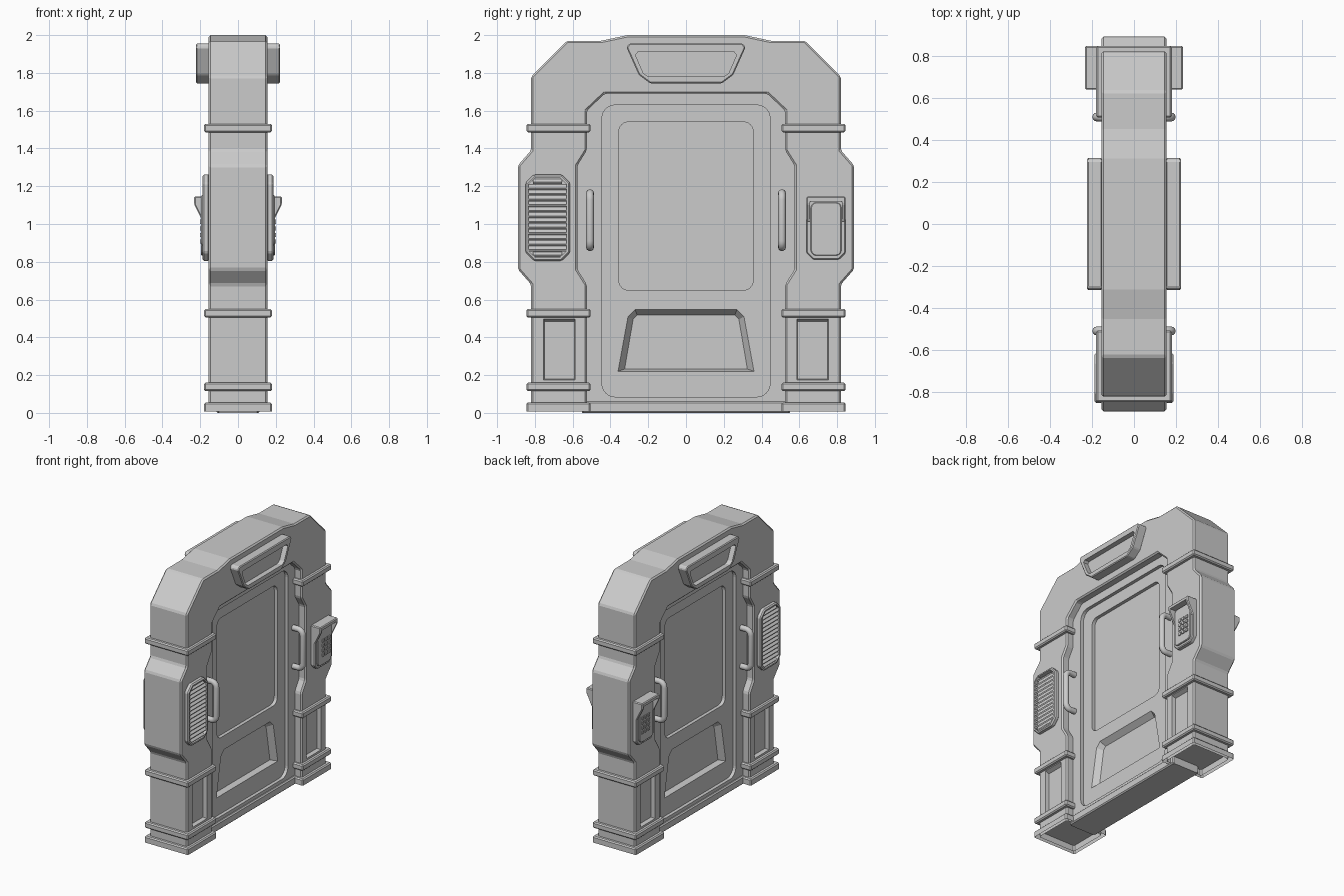
import bpy, bmesh, math

if "Cube" in bpy.data.objects:
    bpy.data.objects.remove(bpy.data.objects["Cube"])

COL = bpy.context.scene.collection


def loft(name, a, b):
    """Solid between two matching outlines of 3D points."""
    bm = bmesh.new()
    va, vb = [bm.verts.new(p) for p in a], [bm.verts.new(p) for p in b]
    bm.faces.new(va)
    bm.faces.new(vb[::-1])
    n = len(a)
    for i in range(n):
        bm.faces.new((va[i], vb[i], vb[(i + 1) % n], va[(i + 1) % n]))
    bmesh.ops.recalc_face_normals(bm, faces=bm.faces)
    me = bpy.data.meshes.new(name)
    bm.to_mesh(me)
    bm.free()
    o = bpy.data.objects.new(name, me)
    COL.objects.link(o)
    return o


def prism_x(name, pts, x0, x1, pts2=None):
    return loft(name, [(x0, y, z) for y, z in pts], [(x1, y, z) for y, z in pts2 or pts])


def prism_y(name, pts, y0, y1):
    return loft(name, [(x, y0, z) for x, z in pts], [(x, y1, z) for x, z in pts])


def rect(y0, y1, z0, z1, r=0, n=6):
    """Rectangle outline; n=1 gives chamfered corners, larger n rounded ones."""
    if r == 0:
        return [(y0, z0), (y1, z0), (y1, z1), (y0, z1)]
    out = []
    for k, (cy, cz) in enumerate([(y1 - r, z1 - r), (y0 + r, z1 - r), (y0 + r, z0 + r), (y1 - r, z0 + r)]):
        for i in range(n + 1):
            t = math.pi / 2 * (k + i / n)
            out.append((cy + r * math.cos(t), cz + r * math.sin(t)))
    return out


def both(half):
    """Complete a symmetric outline from its +y half."""
    return half + [(-y, z) for y, z in reversed(half)]


def bevel(o, w, seg=1):
    m = o.modifiers.new("bevel", 'BEVEL')
    m.width, m.segments, m.limit_method, m.angle_limit = w, seg, 'ANGLE', math.radians(20)
    return o


def cut(o, cutter):
    m = o.modifiers.new("cut", 'BOOLEAN')
    m.operation, m.solver, m.object = 'DIFFERENCE', 'EXACT', cutter
    cutter.hide_render = True


def bake(o, drop=None):
    """Apply modifiers, remove cutters, optionally drop faces by a test."""
    bpy.context.view_layer.update()
    me = bpy.data.meshes.new_from_object(o.evaluated_get(bpy.context.evaluated_depsgraph_get()))
    name, cutters = o.name, [m.object for m in o.modifiers if m.type == 'BOOLEAN']
    for c in [o] + cutters:
        bpy.data.objects.remove(c)
    if drop:
        bm = bmesh.new()
        bm.from_mesh(me)
        bmesh.ops.delete(bm, geom=[f for f in bm.faces if drop(f)], context='FACES')
        bm.to_mesh(me)
        bm.free()
    new = bpy.data.objects.new(name, me)
    COL.objects.link(new)
    return new


def mirror(o, x=True, y=False):
    m = o.modifiers.new("mirror", 'MIRROR')
    m.use_axis = (x, y, False)
    return o


# Door frame: arch outline with bulging sides, hollow at the feet
outer = [(.82, 0), (.82, .68), (.89, .76), (.89, 1.31), (.82, 1.39), (.82, 1.78),
         (.63, 1.97), (.45, 1.97), (.31, 2.0)]
inner = [(.525, 0), (.525, .68), (.575, .76), (.575, 1.31), (.525, 1.39), (.525, 1.6), (.43, 1.69)]
frame = bevel(prism_x("door_frame", both(outer) + both(inner[::1])[::-1], -.155, .155), .01)
for sx in (1, -1):
    for sy in (1, -1):
        yz = sorted((sy * .585, sy * .755))
        small = sorted((sy * .59, sy * .75))
        cut(frame, prism_x("leg_recess", rect(*small, .18, .485), sx * .125, sx * .17, rect(*yz, .172, .505)))
bake(frame, lambda f: f.calc_center_median().z < .012)

# Bands around the legs and the open-bottomed feet
for name, z0, z1 in (("foot", 0, .055), ("ankle_band", .115, .16),
                     ("knee_band", .505, .55), ("shoulder_band", 1.485, 1.53)):
    band = bevel(prism_x(name, rect(.505, .845, z0, z1), -.18, .18), .008)
    if z0 == 0:
        band = bake(band, lambda f: f.calc_center_median().z < .006)
    mirror(band, False, True)

# Door leaf with stepped recesses, one half mirrored
leaf = prism_x("door_leaf", both([(y + .025, z + (.025 if z > 1.65 else 0)) for y, z in inner]), 0, .1)
cut(leaf, prism_x("panel_cut", rect(-.445, .445, .085, 1.63, .07), .075, .12))
cut(leaf, prism_x("window_cut", rect(-.355, .355, .65, 1.54, .05), .05, .11))
pocket_out = both([(.36, .22), (.307, .51), (.27, .547)])
pocket_in = both([(.325, .232), (.28, .495), (.258, .517)])
cut(leaf, prism_x("pocket_cut", pocket_in, .035, .0751, pocket_out))
mirror(bake(leaf, lambda f: abs(f.calc_center_median().x) < 1e-4))
bevel(prism_x("door_sill", rect(-.55, .55, 0, .06), -.115, .115), .008)

# Header sign box
sign_out = both([(.315, 1.935), (.3, 1.955)][::-1] + [(.25, 1.79), (.19, 1.745)])
sign = bevel(prism_x("header_sign", sign_out, .15, .223), .006)
sign_in = both([(.255, 1.91), (.268, 1.895), (.225, 1.797), (.2, 1.78)])
cut(sign, prism_x("sign_cut", sign_in, .185, .24))
mirror(bake(sign))

# Vent: octagonal bezel with slanted slats
vent = bevel(prism_x("vent_bezel", rect(-.85, -.613, .805, 1.262, .045, 1), .15, .187), .008)
cut(vent, prism_x("vent_cut", rect(-.833, -.632, .823, 1.245, .035, 1), .16, .2))
mirror(bake(vent))
count = 14
for i in range(count):
    z = .826 + i * .0297
    e = .025 if i in (0, count - 1) else 0
    mirror(prism_y("vent_slat", [(.158, z + .02), (.164, z + .027), (.184, z + .009), (.178, z)],
                   -.834 + e, -.631 - e))

# Keypad: plate, raised face, buttons and hood
plate = rect(.638, .845, .812, 1.14, .035, 1)
mirror(bevel(prism_x("keypad_plate", plate, .15, .185), .006))
mirror(bevel(prism_x("keypad_face", rect(.66, .823, .832, 1.115, .03, 3), .18, .195), .004))
for r in range(4):
    for c in range(3):
        y, z = .72 + c * .036, .907 + r * .035
        mirror(prism_x("keypad_button", rect(y - .011, y + .011, z - .011, z + .011), .19, .202))
hood = prism_y("keypad_hood", [(.15, 1.145), (.232, 1.145), (.232, 1.105), (.185, 1.01), (.15, 1.01)], .638, .845)
bevel(hood, .006)
cut(hood, prism_x("hood_cut", rect(.657, .826, .9, 1.12), .14, .3))
mirror(bake(hood))

# Pull handles: bent round bars on both sides of both jambs
cu = bpy.data.curves.new("pull_handle", 'CURVE')
cu.dimensions, cu.bevel_depth, cu.bevel_resolution = '3D', .021, 3
path = [(.09, .877)]
for k, cz in ((0, .912), (1, 1.128)):
    for i in range(6):
        t = math.radians(-90 + 90 * k + 18 * i)
        path.append((.142 + .035 * math.cos(t), cz + .035 * math.sin(t)))
path.append((.09, 1.163))
sp = cu.splines.new('POLY')
sp.points.add(len(path) - 1)
for p, (x, z) in zip(sp.points, path):
    p.co = (x, .508, z, 1)
handle = bpy.data.objects.new("pull_handle", cu)
COL.objects.link(handle)
handle = mirror(bake(handle), True, True)
for f in handle.data.polygons:
    f.use_smooth = True
